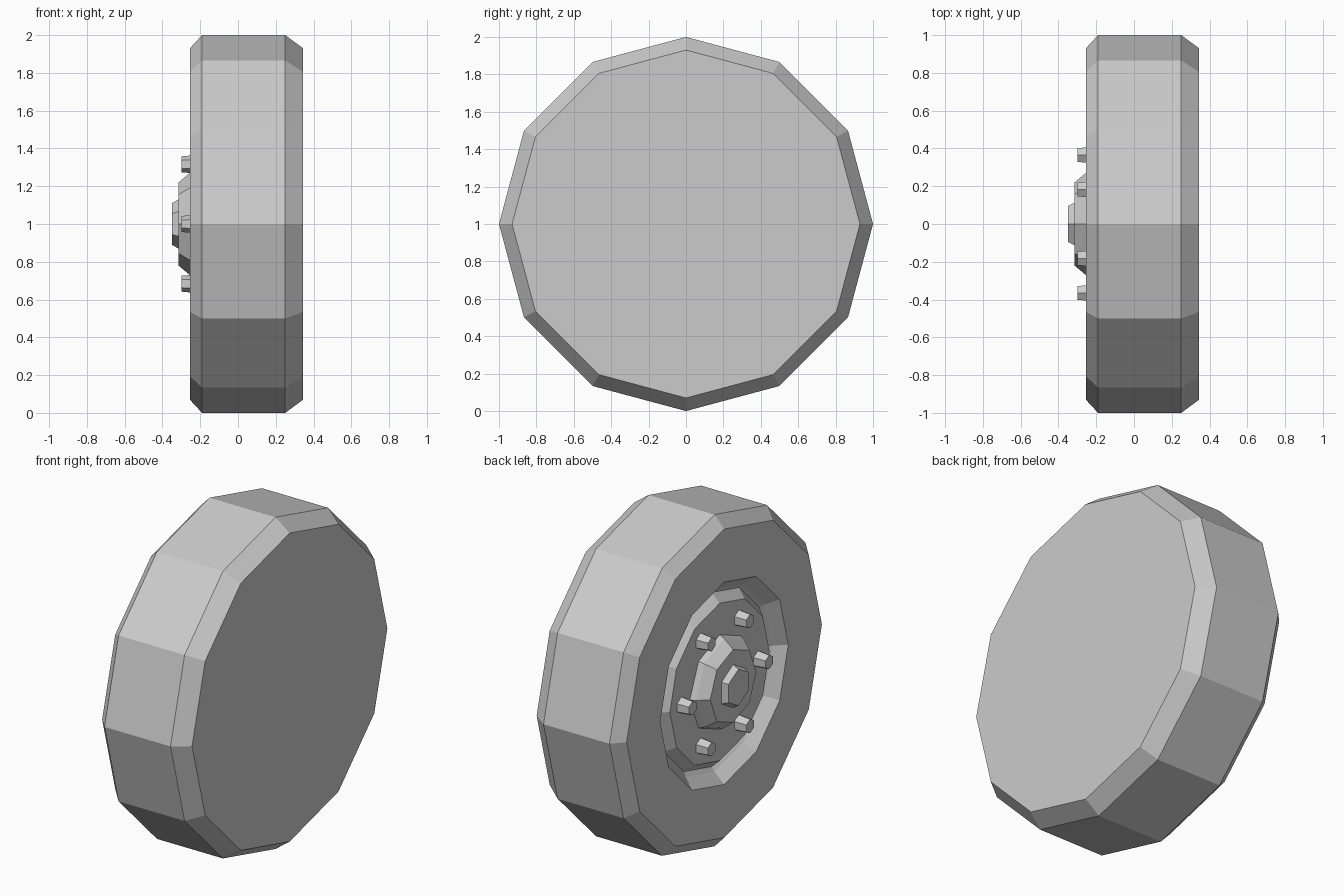
import bpy, bmesh, math

if "Cube" in bpy.data.objects:
    bpy.data.objects.remove(bpy.data.objects["Cube"])

AXLE_Z = 1.0


def lathe(name, profile, sides, y=0.0, z=0.0, cap_start=True, cap_end=True):
    """Flat-shaded solid turned about the x axis from (x, radius) points."""
    bm = bmesh.new()
    rings = []
    for x, r in profile:
        ring = []
        for i in range(sides):
            a = 2 * math.pi * i / sides
            ring.append(bm.verts.new((x, r * math.sin(a), r * math.cos(a))))
        rings.append(ring)
    for a, b in zip(rings, rings[1:]):
        for i in range(sides):
            j = (i + 1) % sides
            bm.faces.new((a[i], a[j], b[j], b[i]))
    if cap_start:
        bm.faces.new(rings[0])
    if cap_end:
        bm.faces.new(rings[-1])
    bmesh.ops.recalc_face_normals(bm, faces=bm.faces)
    mesh = bpy.data.meshes.new(name)
    bm.to_mesh(mesh)
    bm.free()
    obj = bpy.data.objects.new(name, mesh)
    obj.location = (0, y, AXLE_Z + z)
    bpy.context.collection.objects.link(obj)
    return obj


# Tyre with closed flat back, bevelled tread, sunken groove and wheel disc
lathe("tyre_and_wheel_disc", [
    (0.345, 0.93), (0.25, 1.0), (-0.19, 1.0), (-0.255, 0.93),
    (-0.255, 0.61), (-0.19, 0.55),
    (-0.17, 0.525), (-0.225, 0.475),
], 12)

# Hub dome in the middle of the disc
lathe("hub_dome", [(-0.215, 0.29), (-0.255, 0.27), (-0.315, 0.22)], 8)

# Hexagonal axle cap
lathe("axle_cap", [(-0.305, 0.13), (-0.315, 0.13), (-0.35, 0.11)], 6)

# Ring of six wheel nuts
for i in range(6):
    a = math.radians(60 * i + 30)
    lathe(f"wheel_nut_{i + 1}", [(-0.215, 0.05), (-0.30, 0.042)], 6,
          0.365 * math.sin(a), 0.365 * math.cos(a))
